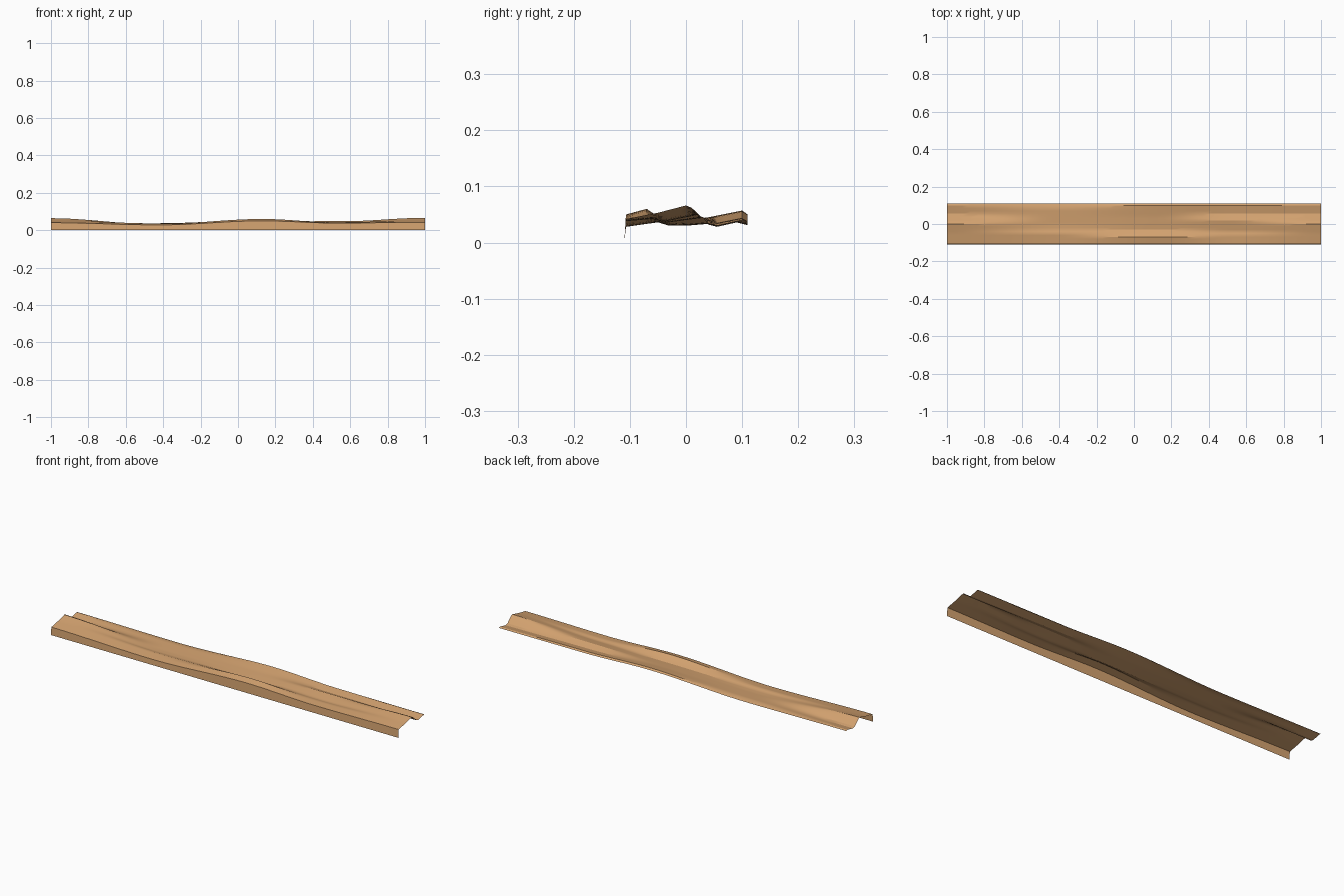
import bpy, bmesh, math

if "Cube" in bpy.data.objects:
    bpy.data.objects.remove(bpy.data.objects["Cube"])

# Cross-sections (y, z) of the rippled sheet at stations along x
END = [(-.107, .042), (-.05, .053), (0, .066), (.01, .062), (.04, .034), (.055, .030), (.1, .040), (.11, .037)]
STATIONS = [
    (-1.0, [(y, z - .002) for y, z in END]),
    (-0.42, [(-.107, .028), (-.05, .036), (-.03, .030), (0, .030), (.085, .037), (.11, .031)]),
    (0.13, [(-.107, .050), (-.07, .060), (-.05, .046), (-.03, .036), (0, .040), (.04, .045), (.1, .057), (.11, .050)]),
    (0.52, [(-.107, .038), (-.06, .042), (-.04, .037), (.02, .049), (.055, .035), (.1, .044), (.11, .038)]),
    (1.0, END),
]
ROWS = [-.107, -.09, -.08, -.07, -.06, -.05, -.04, -.03, -.02, -.01, 0, .01, .02, .03,
        .04, .055, .07, .085, .1, .11]
COLS = 48


def sample(profile, y):
    for (y0, z0), (y1, z1) in zip(profile, profile[1:]):
        if y <= y1:
            return z0 + (z1 - z0) * (y - y0) / (y1 - y0)
    return profile[-1][1]


def height(x, y):
    for (x0, p0), (x1, p1) in zip(STATIONS, STATIONS[1:]):
        if x <= x1 + 1e-6:
            t = (x - x0) / (x1 - x0)
            t = t * t * (3 - 2 * t)
            return sample(p0, y) * (1 - t) + sample(p1, y) * t


def sheet(name, rows):
    """Build a grid from rows of points; each row runs along x."""
    bm = bmesh.new()
    grid = [[bm.verts.new(p) for p in row] for row in rows]
    for a, b in zip(grid, grid[1:]):
        for i in range(len(a) - 1):
            bm.faces.new((a[i], a[i + 1], b[i + 1], b[i]))
    mesh = bpy.data.meshes.new(name)
    bm.to_mesh(mesh)
    bm.free()
    ob = bpy.data.objects.new(name, mesh)
    bpy.context.collection.objects.link(ob)
    mesh.materials.append(mat)
    bpy.ops.object.select_all(action='DESELECT')
    ob.select_set(True)
    bpy.context.view_layer.objects.active = ob
    bpy.ops.object.shade_smooth_by_angle(angle=math.radians(25))
    return ob


mat = bpy.data.materials.new("sand")
mat.diffuse_color = (.65, .36, .16, 1)
mat.use_nodes = True
mat.node_tree.nodes["Principled BSDF"].inputs["Base Color"].default_value = mat.diffuse_color

xs = [-1 + 2 * i / COLS for i in range(COLS + 1)]

# Rippled upper surface
sheet("rippled_top", [[(x, y, height(x, y)) for x in xs] for y in ROWS])

# Thin front face hanging down to the ground
sheet("front_skirt", [[(x, -.11, 0) for x in xs],
                      [(x, -.107, height(x, -.107)) for x in xs]])
